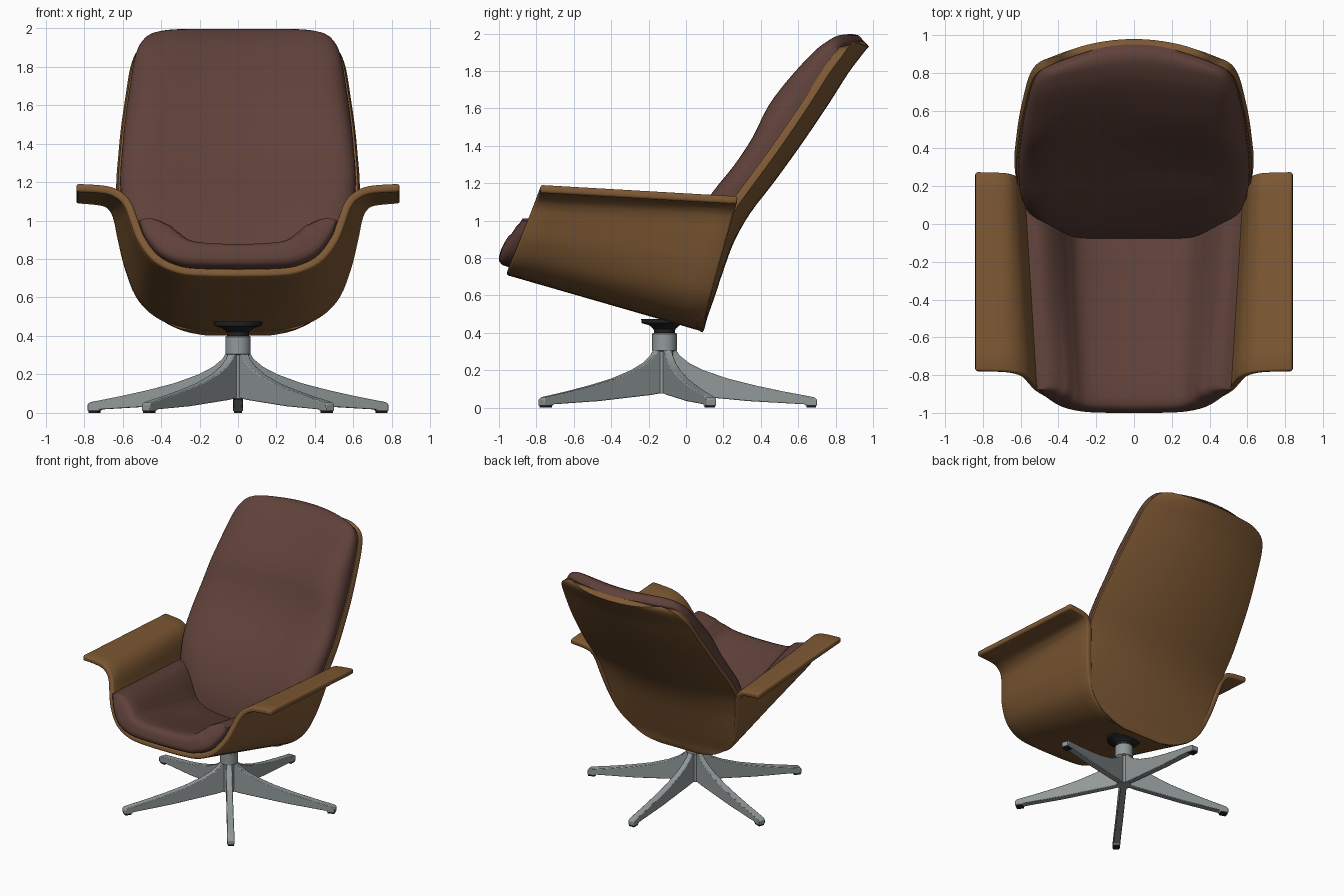
import bpy, bmesh, math
from mathutils import Vector, Matrix

if "Cube" in bpy.data.objects:
    bpy.data.objects.remove(bpy.data.objects["Cube"])


def material(name, rgb):
    m = bpy.data.materials.new(name)
    m.diffuse_color = (*rgb, 1)
    m.use_nodes = True
    m.node_tree.nodes["Principled BSDF"].inputs["Base Color"].default_value = m.diffuse_color
    return m


WOOD = material("walnut wood", (0.21, 0.10, 0.034))
LEATHER = material("brown leather", (0.115, 0.053, 0.042))
METAL = material("grey metal", (0.29, 0.32, 0.32))
BLACK = material("black plastic", (0.015, 0.016, 0.017))


def make(name, verts, faces, mat, thick=0, bevel=0, angle=40):
    me = bpy.data.meshes.new(name)
    me.from_pydata([tuple(v) for v in verts], [], faces)
    bm = bmesh.new()
    bm.from_mesh(me)
    bmesh.ops.recalc_face_normals(bm, faces=bm.faces)
    bm.to_mesh(me)
    bm.free()
    me.materials.append(mat)
    ob = bpy.data.objects.new(name, me)
    bpy.context.collection.objects.link(ob)
    if thick:
        s = ob.modifiers.new("thickness", 'SOLIDIFY')
        s.thickness, s.offset = thick, 0
    if bevel:
        b = ob.modifiers.new("round edges", 'BEVEL')
        b.width, b.segments, b.limit_method = bevel, 2, 'ANGLE'
        b.angle_limit = math.radians(40)
    bpy.ops.object.select_all(action='DESELECT')
    ob.select_set(True)
    bpy.context.view_layer.objects.active = ob
    bpy.ops.object.shade_smooth_by_angle(angle=math.radians(angle))
    return ob


def loft(name, rings, mat, closed=False, **kw):
    n = len(rings[0])
    faces = []
    for i in range(len(rings) - 1):
        for j in range(n if closed else n - 1):
            k = (j + 1) % n
            faces.append((i * n + j, i * n + k, (i + 1) * n + k, (i + 1) * n + j))
    if closed:  # strip caps across the flattened ring
        for base in (0, (len(rings) - 1) * n):
            faces += [(base + j, base + j + 1, base + n - 2 - j, base + n - 1 - j)
                      for j in range(n // 2 - 1)]
    return make(name, [p for r in rings for p in r], faces, mat, **kw)


def spline(pts, t):
    """Catmull-Rom through tuples, t in index units."""
    i = max(0, min(int(t), len(pts) - 2))
    f = t - i
    p = [pts[max(0, min(k, len(pts) - 1))] for k in (i - 1, i, i + 1, i + 2)]
    return [0.5 * (2 * b + (c - a) * f + (2 * a - 5 * b + 4 * c - d) * f * f
                   + (3 * b - a - 3 * c + d) * f ** 3) for a, b, c, d in zip(*p)]


# Seat shell: half cross-sections (x, z) at the front and rear edge
FRONT = [(0, .73), (.16, .732), (.3, .745), (.42, .8), (.5, .9), (.54, 1.0),
         (.57, 1.08), (.615, 1.13), (.69, 1.16), (.84, 1.17)]
REAR = [(0, .43), (.2, .44), (.38, .49), (.5, .59), (.565, .74), (.605, .9),
        (.625, 1.0), (.65, 1.06), (.7, 1.095), (.84, 1.11)]


def seat_pt(a, v):
    s = -1 if a < 0 else 1
    x0, z0 = spline(FRONT, abs(a))
    x1, z1 = spline(REAR, abs(a))
    f = Vector((s * x0, -.955 + (z0 - .73) * .40, z0))
    r = Vector((s * x1, .085 + (z1 - .43) * .278, z1))
    return f.lerp(r, v)


def seat_normal(a, v):
    e = .01
    da = seat_pt(a + e, v) - seat_pt(a - e, v)
    dv = seat_pt(a, v + e) - seat_pt(a, v - e)
    return da.cross(dv).normalized()


steps = [i * 9 / 40 for i in range(-40, 41)]
loft("seat_and_arm_shell", [[seat_pt(a, v / 10) for a in steps] for v in range(11)],
     WOOD, thick=.042, bevel=.012)

# Seat cushion: follows the inside of the shell, rounded front lip
LIM = 4.9
cols = [LIM * math.sin(math.pi / 2 * i / 20) for i in range(-20, 21)]
rings = []
for v, lo, hi in [(-.06, .3, .6), (-.055, .14, .8), (-.035, .02, .93), (0, 0, 1),
                  (.08, 0, 1.03), (.25, 0, 1), (.45, 0, .97), (.65, 0, 1), (.8, 0, 1), (.9, 0, .9)]:
    top, low = [], []
    for a in cols:
        u = abs(a) / LIM
        vv = v * (1 - .55 * u * u) if v < 0 else v
        T = .03 + (.10 + .035 * min(1, (a / 3) ** 2)) * math.sqrt(max(0, 1 - u ** 6))
        p, n = seat_pt(a, vv), seat_normal(a, vv)
        top.append(p + n * (.022 + T * hi))
        low.append(p + n * (.022 + T * lo))
    rings.append(top + low[::-1])
loft("seat_cushion", rings, LEATHER, closed=True, angle=60)

# Back shell rows: z, y, half width, side wrap, cushion thickness
BACK = [(.412, .09, .16, 0, .02), (.435, .10, .30, 0, .08), (.49, .115, .40, .01, .14),
        (.59, .15, .505, .02, .17), (.74, .20, .565, .035, .18), (.90, .26, .603, .06, .16),
        (1.05, .345, .622, .09, .135), (1.2, .46, .628, .1, .125), (1.35, .57, .617, .1, .135),
        (1.5, .675, .602, .1, .165), (1.65, .775, .58, .1, .155), (1.8, .87, .555, .1, .12),
        (1.88, .93, .525, .1, .09), (1.925, .965, .48, .1, .06), (1.945, .985, .39, .09, .015)]


def back_pt(row, u, scale=1):
    z, y, w, k, _ = row
    return Vector((w * u * scale, y - .02 - k * u * u, z))


us = [math.sin(math.pi / 2 * i / 16) for i in range(-16, 17)]
ts = [i / 3 for i in range(3 * (len(BACK) - 1) + 1)]
loft("back_shell", [[back_pt(spline(BACK, t), u) for u in us] for t in ts],
     WOOD, thick=.042, bevel=.012)

# Back cushion: padded in front of the shell, thicker at the headrest
rings = []
for t in ts[5:]:
    row = spline(BACK, t)
    a, b = spline(BACK, max(0, t - .3)), spline(BACK, min(len(BACK) - 1, t + .3))
    n = Vector((0, -(b[0] - a[0]), b[1] - a[1])).normalized()
    top, low = [], []
    for u in us:
        p = back_pt(row, u, .975)
        top.append(p + n * (.045 + row[4] * math.sqrt(max(0, 1 - u ** 6))))
        low.append(p + n * .02)
    rings.append(top + low[::-1])
loft("back_cushion", rings, LEATHER, closed=True, angle=60)

# Swivel column, turned from (radius, z) profiles
CY = -.115


def turned(name, prof, mat):
    n = 32
    verts = [(r * math.cos(2 * math.pi * i / n), CY + r * math.sin(2 * math.pi * i / n), z)
             for r, z in prof for i in range(n)]
    faces = [(k * n + i, k * n + (i + 1) % n, (k + 1) * n + (i + 1) % n, (k + 1) * n + i)
             for k in range(len(prof) - 1) for i in range(n)]
    faces += [tuple(range(n)), tuple(range((len(prof) - 1) * n, len(prof) * n))]
    return make(name, verts, faces, mat, angle=35)


turned("column", [(.05, .075), (.05, .30), (.066, .305), (.066, .395), (.06, .40)], METAL)
turned("swivel_cone", [(.055, .39), (.058, .42), (.08, .44), (.122, .452), (.125, .475)], BLACK)

# Five star legs with foot pads
LEG = [(.02, .08), (.10, .068), (.45, .035), (.75, .018), (.755, .01), (.815, .01), (.815, .045),
       (.80, .056), (.63, .088), (.48, .12), (.34, .155), (.21, .20), (.13, .24), (.08, .28),
       (.06, .31), (.02, .31)]
m = len(LEG)
for i in range(5):
    rot = Matrix.Translation((0, CY, 0)) @ Matrix.Rotation(math.radians(90 + 72 * i), 4, 'Z')
    verts = [rot @ Vector((r, s * (.022 + .006 * r), z)) for s in (-1, 1) for r, z in LEG]
    faces = [tuple(range(m)), tuple(range(m, 2 * m))]
    faces += [(k, (k + 1) % m, m + (k + 1) % m, m + k) for k in range(m)]
    make(f"leg_{i + 1}", verts, faces, METAL, bevel=.006, angle=35)
    pad = [rot @ Vector((r, y, z)) for z in (0, .014) for r, y in
           ((.76, -.022), (.81, -.022), (.81, .022), (.76, .022))]
    make(f"foot_pad_{i + 1}", pad, [(0, 1, 2, 3), (4, 5, 6, 7)] +
         [(k, (k + 1) % 4, 4 + (k + 1) % 4, 4 + k) for k in range(4)], BLACK)
